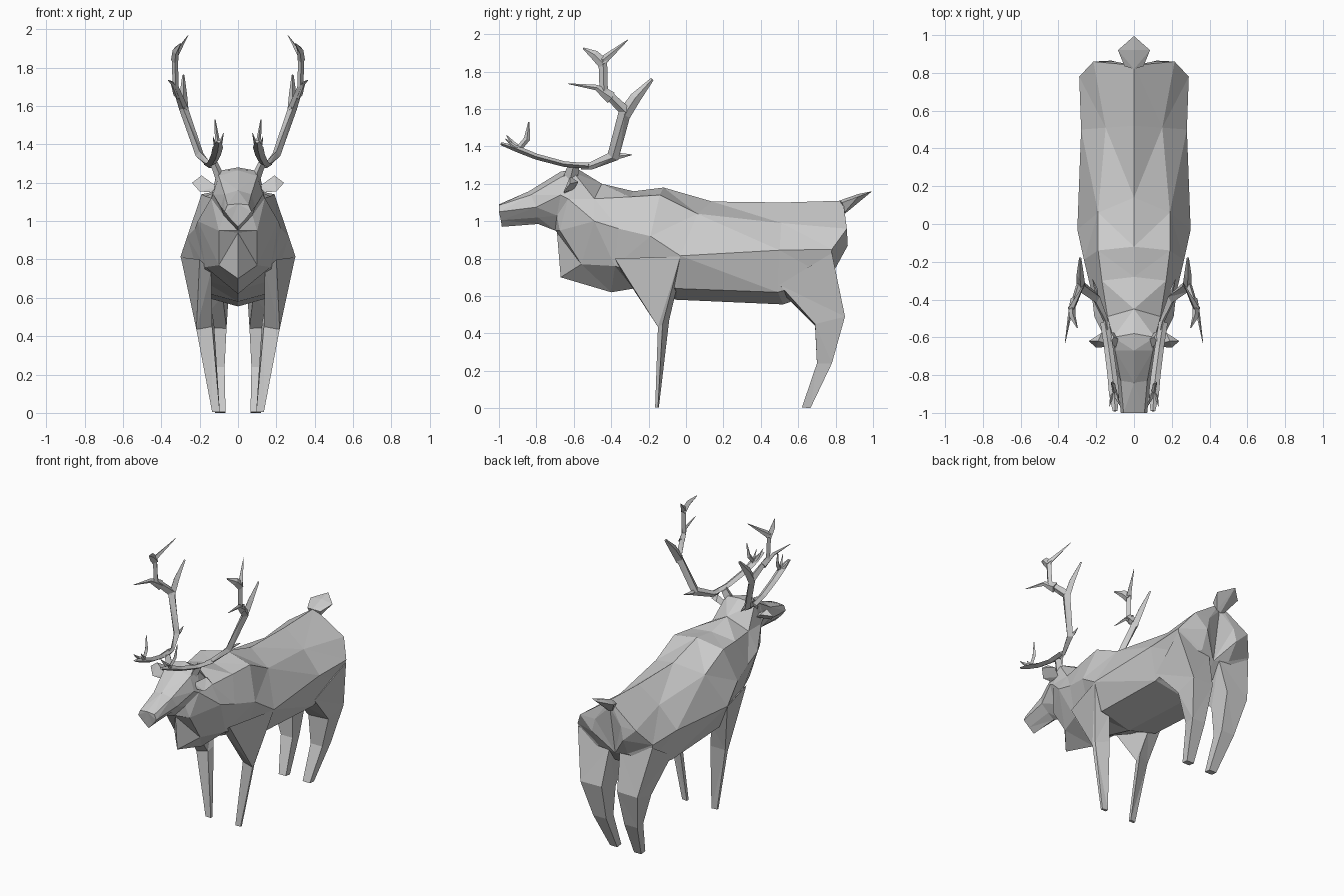
import bpy, bmesh, math
from mathutils import Vector

grey = bpy.data.materials.new("stone_grey")
grey.diffuse_color = (0.6, 0.6, 0.6, 1)


def finish(name, bm):
    """Turn a right-half bmesh into a mirrored, flat-shaded object."""
    bmesh.ops.remove_doubles(bm, verts=bm.verts[:], dist=0.0005)
    bmesh.ops.recalc_face_normals(bm, faces=bm.faces[:])
    bmesh.ops.triangulate(bm, faces=bm.faces[:], quad_method='SHORT_EDGE')
    mesh = bpy.data.meshes.new(name)
    bm.to_mesh(mesh)
    bm.free()
    mesh.materials.append(grey)
    obj = bpy.data.objects.new(name, mesh)
    bpy.context.collection.objects.link(obj)
    mod = obj.modifiers.new("mirror", 'MIRROR')
    mod.use_clip = True
    mod.merge_threshold = 0.0005
    return obj


def loft(name, rings, closed):
    """Skin a list of equal-length rings; open rings end on the centre plane."""
    bm = bmesh.new()
    rows = [[bm.verts.new(p) for p in ring] for ring in rings]
    n = len(rows[0])
    for a, b in zip(rows, rows[1:]):
        for i in range(n if closed else n - 1):
            j = (i + 1) % n
            bm.faces.new((a[i], a[j], b[j], b[i]))
    bm.faces.new(rows[0])
    bm.faces.new(rows[-1])
    return finish(name, bm)


def tube(name, path, wide=0.65):
    """Tapered four-sided branch along (x, y, z, radius) points."""
    pts = [Vector(p[:3]) for p in path]
    rings = []
    for i, p in enumerate(pts):
        d = (pts[min(i + 1, len(pts) - 1)] - pts[max(i - 1, 0)]).normalized()
        side = d.cross(Vector((1, 0, 0))).normalized()
        other = d.cross(side)
        r = path[i][3]
        rings.append([p + r * (math.cos(a) * side + wide * math.sin(a) * other)
                      for a in (k * math.pi / 2 for k in range(4))])
    return loft(name, rings, True)


def hull(name, points):
    bm = bmesh.new()
    for p in points:
        bm.verts.new(p)
    bmesh.ops.convex_hull(bm, input=bm.verts[:])
    return finish(name, bm)


# Head, neck and trunk: half sections from spine to belly
front = [
    [(0, -1, 1.09), (.055, -1, 1.085), (.07, -1, 1.05), (.035, -.99, 1.005), (0, -.985, .97)],
    [(0, -.84, 1.16), (.07, -.83, 1.14), (.09, -.80, 1.075), (.045, -.79, 1.02), (0, -.79, .985)],
    [(0, -.67, 1.265), (.10, -.67, 1.235), (.13, -.67, 1.14), (.075, -.69, 1.03), (0, -.70, .95)],
    [(0, -.58, 1.28), (.11, -.60, 1.26), (.14, -.63, 1.12), (.10, -.675, .95), (0, -.69, .94)],
    [(0, -.45, 1.20), (.14, -.49, 1.12), (.21, -.49, 1.0), (.10, -.56, .77), (0, -.67, .70)],
]
back = [
    [(0, -.28, 1.16), (.17, -.30, 1.13), (.225, -.36, .96), (.17, -.38, .76), (0, -.40, .62)],
    [(0, -.12, 1.18), (.19, -.14, 1.14), (.265, -.19, .92), (.20, -.20, .70), (0, -.28, .64)],
    [(0, .14, 1.105), (.19, .06, 1.04), (.30, -.03, .815), (.22, -.05, .64), (0, -.05, .58)],
    [(0, .52, 1.10), (.15, .51, .99), (.28, .50, .845), (.23, .49, .62), (0, .52, .555)],
    [(0, .84, 1.11), (.215, .86, .96), (.29, .78, .85), (.245, .76, .70), (0, .70, .62)],
    [(0, .84, 1.06), (.10, .86, .96), (.12, .865, .87), (.11, .80, .75), (0, .78, .72)],
]
loft("body", front + back, False)

# Legs: outer-front, outer-back, inner-back, inner-front corners per ring
loft("front_legs", [
    [(.20, -.38, .80), (.298, -.03, .812), (.16, -.05, .64), (.14, -.35, .74)],
    [(.217, -.15, .435), (.215, -.125, .45), (.125, -.09, .47), (.135, -.14, .45)],
    [(.135, -.165, .005), (.135, -.15, .005), (.095, -.145, .005), (.095, -.165, .005)],
], True)
loft("hind_legs", [
    [(.24, .50, .66), (.288, .78, .83), (.04, .785, .75), (.08, .52, .61)],
    [(.215, .69, .45), (.22, .85, .49), (.06, .845, .49), (.06, .69, .44)],
    [(.16, .70, .24), (.17, .78, .24), (.07, .78, .24), (.07, .70, .24)],
    [(.12, .62, .005), (.12, .665, 0), (.065, .665, 0), (.065, .62, .005)],
], True)

# Ears and tail
hull("ears", [(.11, -.64, 1.18), (.12, -.60, 1.17), (.17, -.575, 1.21), (.19, -.62, 1.238),
              (.24, -.62, 1.20), (.20, -.655, 1.155), (.14, -.65, 1.15)])
hull("tail", [(0, .82, 1.11), (.05, .835, 1.10), (.085, .92, 1.13), (0, .995, 1.16),
              (0, .92, 1.145), (.03, .85, 1.05), (0, .85, 1.04)])

# Antlers: pedicel, rear beam, forward beam and tines
tube("antler_pedicels", [(.09, -.62, 1.22, .04), (.125, -.60, 1.30, .03)])
tube("antler_beams", [(.14, -.56, 1.295, .018), (.15, -.51, 1.295, .02), (.20, -.39, 1.345, .033),
                      (.285, -.325, 1.59, .036), (.325, -.44, 1.70, .024),
                      (.33, -.445, 1.86, .026), (.26, -.31, 1.97, .002)])
tube("antler_front_beams", [(.155, -.52, 1.295, .015), (.135, -.65, 1.305, .015),
                            (.115, -.80, 1.345, .016), (.105, -.90, 1.385, .017),
                            (.10, -.99, 1.415, .008)], 1.6)
for name, path in {
    "rear_tines": [(.28, -.33, 1.57, .035), (.285, -.27, 1.66, .03), (.285, -.18, 1.76, .009)],
    "forward_tines": [(.315, -.40, 1.66, .034), (.34, -.48, 1.715, .015), (.365, -.63, 1.735, .002)],
    "upper_tines": [(.33, -.44, 1.84, .03), (.325, -.49, 1.89, .025), (.30, -.55, 1.925, .004)],
    "small_tines": [(.20, -.40, 1.345, .018), (.20, -.35, 1.35, .015), (.22, -.29, 1.355, .002)],
    "brow_tines": [(.10, -.90, 1.38, .016), (.11, -.85, 1.44, .017), (.12, -.84, 1.53, .004)],
    "nose_tines": [(.10, -.88, 1.38, .016), (.09, -.92, 1.41, .014), (.075, -.96, 1.46, .002)],
    "outer_tines": [(.10, -.87, 1.375, .014), (.12, -.92, 1.40, .012), (.13, -.965, 1.44, .002)],
}.items():
    tube("antler_" + name, path)
